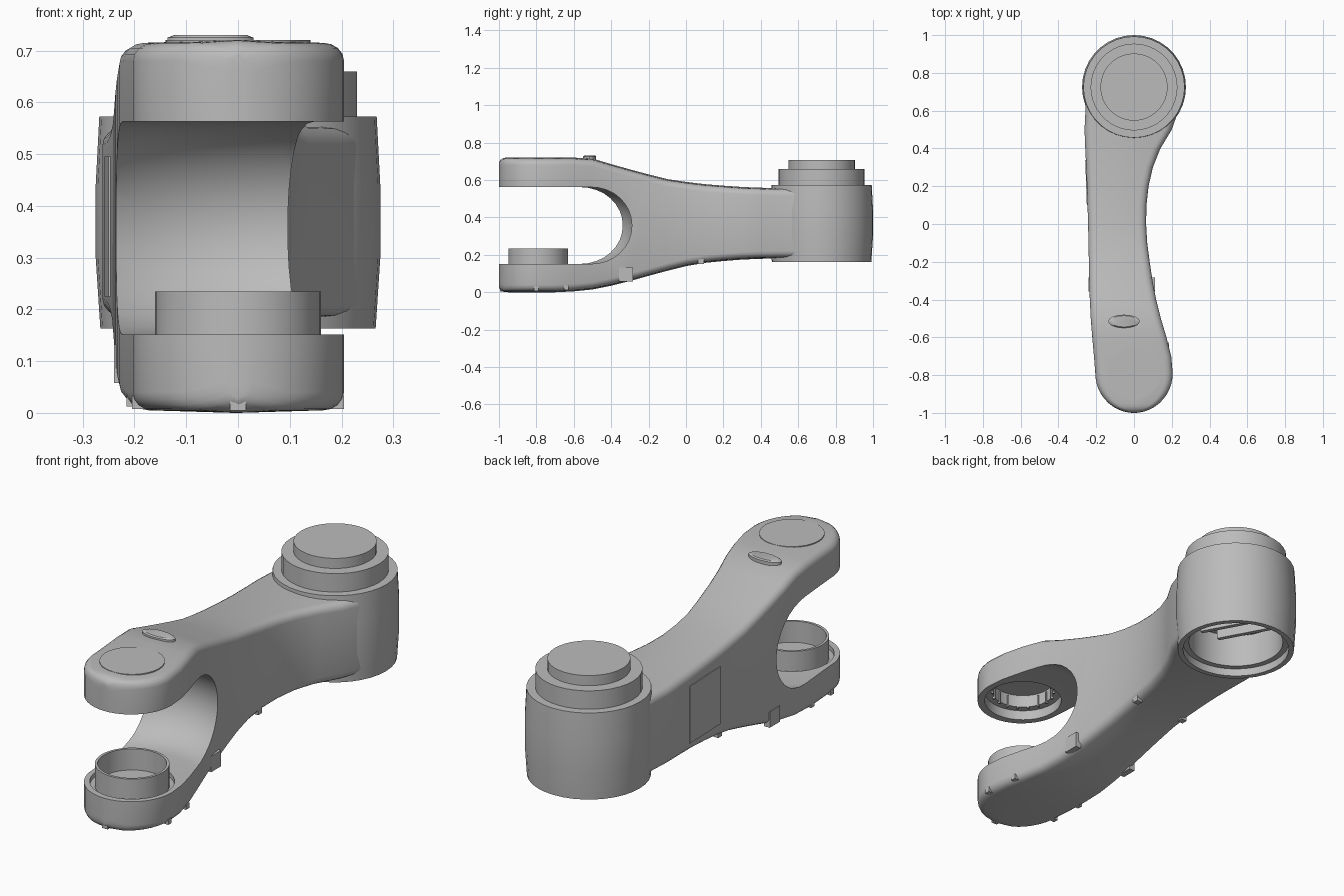
import bpy, bmesh
from math import sin, cos, pi, sqrt, radians, atan
from mathutils import Matrix

cube = bpy.data.objects.get("Cube")
if cube:
    bpy.data.objects.remove(cube, do_unlink=True)

grey = bpy.data.materials.new("plain grey")
grey.use_nodes = True
colour = (0.5, 0.5, 0.5, 1)
grey.diffuse_color = colour
grey.node_tree.nodes["Principled BSDF"].inputs["Base Color"].default_value = colour

FRONT_Y, REAR_Y = -0.79, 0.725   # the two joint axes


def finish(name, bm, smooth=True):
    bmesh.ops.recalc_face_normals(bm, faces=bm.faces)
    mesh = bpy.data.meshes.new(name)
    bm.to_mesh(mesh)
    bm.free()
    mesh.materials.append(grey)
    obj = bpy.data.objects.new(name, mesh)
    bpy.context.collection.objects.link(obj)
    if smooth:
        soften(obj)
    return obj


def soften(obj):
    bpy.ops.object.select_all(action='DESELECT')
    obj.select_set(True)
    bpy.context.view_layer.objects.active = obj
    bpy.ops.object.shade_smooth_by_angle(angle=radians(32))


def skin(name, rings):
    """Join closed rings of points into a capped solid."""
    bm = bmesh.new()
    loops = [[bm.verts.new(p) for p in ring] for ring in rings]
    n = len(loops[0])
    for a, b in zip(loops, loops[1:]):
        for i in range(n):
            j = (i + 1) % n
            bm.faces.new((a[i], a[j], b[j], b[i]))
    bm.faces.new(loops[0])
    bm.faces.new(loops[-1])
    return finish(name, bm)


def lathe(name, y, profile, x=0, segs=36, sx=1, sy=1):
    angles = [2 * pi * i / segs for i in range(segs)]
    return skin(name, [[(x + r * sx * cos(a), y + r * sy * sin(a), z) for a in angles]
                       for r, z in profile])


def box(name, centre, size, turn=0):
    bm = bmesh.new()
    place = Matrix.Translation(centre) @ Matrix.Rotation(turn, 4, 'Z')
    bmesh.ops.create_cube(bm, size=1, matrix=place @ Matrix.Diagonal((*size, 1)))
    return finish(name, bm, False)


def cut(obj, cutter):
    mod = obj.modifiers.new("cut", 'BOOLEAN')
    mod.operation, mod.solver, mod.object = 'DIFFERENCE', 'EXACT', cutter
    bpy.context.view_layer.update()
    mesh = bpy.data.meshes.new_from_object(obj.evaluated_get(bpy.context.evaluated_depsgraph_get()))
    obj.modifiers.clear()
    obj.data = mesh
    bpy.data.objects.remove(cutter, do_unlink=True)


# Arm: stations of y, left edge, right edge, underside, top
stations = [
    (-0.79, -0.205, 0.205, 0.005, 0.715),
    (-0.7, -0.212, 0.197, 0.005, 0.715),
    (-0.6, -0.221, 0.172, 0.01, 0.715),
    (-0.5, -0.229, 0.142, 0.02, 0.71),
    (-0.4, -0.234, 0.117, 0.04, 0.68),
    (-0.3, -0.237, 0.098, 0.065, 0.652),
    (-0.2, -0.239, 0.083, 0.093, 0.625),
    (-0.1, -0.241, 0.07, 0.12, 0.6),
    (0, -0.243, 0.064, 0.145, 0.585),
    (0.1, -0.246, 0.066, 0.162, 0.573),
    (0.2, -0.249, 0.077, 0.172, 0.565),
    (0.3, -0.253, 0.1, 0.18, 0.558),
    (0.4, -0.258, 0.14, 0.184, 0.554),
    (0.5, -0.262, 0.2, 0.186, 0.552),
    (0.64, -0.255, 0.25, 0.186, 0.552),
]


def section(y, left, right, low, high, soft=0.035):
    """Rounded rectangle with slightly crowned top and underside."""
    mid, half = (left + right) / 2, (right - left) / 2
    r = min(0.04, half * 0.8)
    points = []
    for k, (cx, cz) in enumerate(((1, 1), (-1, 1), (-1, -1), (1, -1))):
        corner_x = mid + cx * (half - r)
        corner_z = high - soft if cz > 0 else low + soft
        for i in range(5):
            a = (k + i / 4) * pi / 2
            points.append((corner_x + r * cos(a), y, corner_z + soft * sin(a)))
        if k in (0, 2):
            points.append((mid, y, high + 0.005 if cz > 0 else low - 0.005))
    return points


rings = []
for i in range(11):              # round nose
    a = pi / 2 * (1 - i / 11)
    if i == 0:
        a = pi / 2 - 0.07
    y = FRONT_Y - 0.21 * sin(a)
    near = max(0, 1 - (y + 1) / 0.04)
    drop = 0.03 * (1 - sqrt(1 - near * near))
    half = 0.205 * cos(a)
    rings.append(section(y, -half, half, 0.005 + drop, 0.715 - drop))
rings += [section(*s) for s in stations]
arm = skin("forked_arm", rings)

# Fork gap, joint sockets and clearance for the rear housing
gap = [(0.31 + 0.2 * cos(t), 0.357 + 0.206 * sin(t))
       for t in [pi * (i / 16 - 0.5) for i in range(17)]]
cut(arm, lathe("gap_cutter", FRONT_Y, gap, segs=64))
cut(arm, lathe("upper_cutter", FRONT_Y, [(0.175, 0.5), (0.175, 0.61), (0.14, 0.61), (0.14, 0.67)]))
cut(arm, lathe("lower_cutter", FRONT_Y, [(0.182, 0.13), (0.182, 0.25)]))
cut(arm, lathe("rear_cutter", REAR_Y, [(0.252, 0.05), (0.252, 0.7)]))
soften(arm)

# Rear housing: open below, stepped on top
lathe("rear_housing", REAR_Y, [
    (0.215, 0.36), (0.215, 0.2), (0.242, 0.2), (0.242, 0.163), (0.266, 0.163),
    (0.275, 0.3), (0.275, 0.44), (0.268, 0.573), (0.23, 0.573), (0.23, 0.66),
    (0.178, 0.66), (0.178, 0.708)])
for i in range(3):
    box("housing_rib", (-0.1 + 0.1 * i, REAR_Y, 0.33), (0.02, 0.34, 0.08), 0.5)

# Lower joint collar
lathe("lower_collar", FRONT_Y, [(0.16, 0.1), (0.16, 0.235), (0.148, 0.235), (0.148, 0.135)])

# Teeth inside the upper socket
for i in range(18):
    a = 2 * pi * i / 18
    box("socket_tooth", (0.14 * cos(a), FRONT_Y + 0.14 * sin(a), 0.63), (0.012, 0.008, 0.06), a)

# Top cover disc and oval button
lathe("cover_disc", FRONT_Y, [(0.14, 0.71), (0.14, 0.721)])
lathe("oval_button", -0.515, [(1, 0.7), (1, 0.725), (0.85, 0.73)], x=-0.053, segs=24, sx=0.083, sy=0.035)

# Side hatch
box("side_hatch", (-0.249, 0.22, 0.36), (0.01, 0.24, 0.27), atan(0.035))

# Clips along the underside, both edges
for y, left, right, z, size in ((-0.32, -0.225, 0.095, 0.095, 0.075),
                                (0.08, -0.22, 0.045, 0.167, 0.03),
                                (-0.64, -0.2, 0.17, 0.025, 0.025),
                                (-0.8, -0.19, 0.19, 0.02, 0.025)):
    for x in (left, right):
        box("underside_clip", (x, y, z), (0.03, size, size))
box("nose_clip", (0, -0.985, 0.018), (0.03, 0.02, 0.026))
